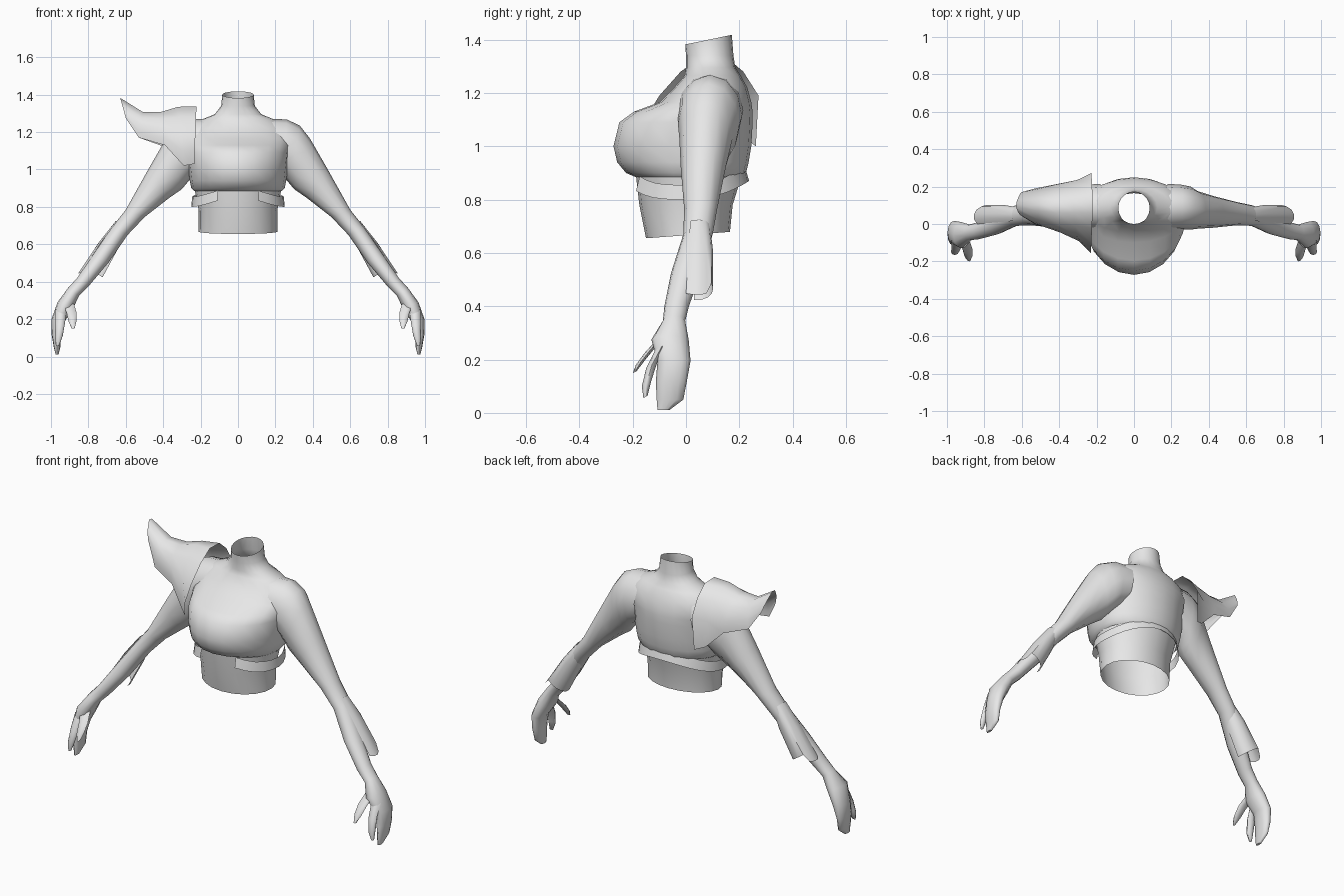
import bpy, bmesh, math
from mathutils import Vector

grey = bpy.data.materials.new("plain grey")
grey.diffuse_color = (0.8, 0.8, 0.8, 1)


def loft(name, rings, closed=True, cap_end=False, angle=50):
    """Skin a list of equal-length point rings."""
    bm = bmesh.new()
    vs = [[bm.verts.new(p) for p in r] for r in rings]
    n = len(rings[0])
    for a, b in zip(vs, vs[1:]):
        for i in range(n if closed else n - 1):
            j = (i + 1) % n
            bm.faces.new((a[i], a[j], b[j], b[i]))
    if cap_end:
        bm.faces.new(vs[-1])
    bmesh.ops.recalc_face_normals(bm, faces=bm.faces[:])
    me = bpy.data.meshes.new(name)
    bm.to_mesh(me)
    bm.free()
    me.materials.append(grey)
    ob = bpy.data.objects.new(name, me)
    bpy.context.collection.objects.link(ob)
    bpy.ops.object.select_all(action='DESELECT')
    bpy.context.view_layer.objects.active = ob
    ob.select_set(True)
    bpy.ops.object.shade_smooth_by_angle(angle=math.radians(angle))
    return ob


def oval(z, hw, yf, yb, yc, n=20, tilt=0.0):
    """Body cross-section: half width, front, back, and widest y."""
    pts = []
    for i in range(n):
        a = 2 * math.pi * i / n
        s, c = math.sin(a), math.cos(a)
        y = yc + (c * (yb - yc) if c > 0 else c * (yc - yf))
        pts.append((hw * s, y, z + tilt * c))
    return pts


# Waist: open tube
loft("waist", [oval(0.667, 0.21, -0.15, 0.165, 0.01, tilt=0.012),
               oval(0.78, 0.21, -0.175, 0.175, 0.01),
               oval(0.91, 0.235, -0.19, 0.215, 0.01)])

# Torso with chest, shoulders and open neck
torso = [(0.885, .235, -.19, .215, .02), (0.9, .25, -.225, .225, .03),
         (0.94, .258, -.258, .235, .03), (1.0, .265, -.272, .245, .03),
         (1.09, .275, -.25, .25, .04), (1.13, .28, -.195, .25, .05),
         (1.165, .285, -.1, .245, .07), (1.22, .265, -.045, .23, .08),
         (1.265, .2, -.005, .205, .09), (1.295, .125, 0, .185, .09),
         (1.34, .09, 0, .178, .09)]
loft("torso", [oval(*s) for s in torso] +
     [oval(1.4, .084, -.003, .172, .085, tilt=0.018)], angle=60)

# Flared jacket hem, open at the front
top, low = [], []
for i in range(25):
    a = math.radians(-154 + 308 * i / 24)
    s, c = math.sin(a), math.cos(a)
    z = 0.80 + 0.07 * max(0, c) ** 2 + 0.05 * max(0, -c) ** 4
    top.append((0.245 * s, 0.015 + c * (0.205 if c > 0 else 0.21), z + 0.055))
    low.append((0.25 * s, 0.015 + c * (0.222 if c > 0 else 0.225), z))
loft("jacket_hem", [top, low], closed=False)

# Arm sections: upper edge x,z; lower edge x,z; centre y; half depth
arm = [(.17, 1.27, .19, 1.0, .09, .125), (.26, 1.268, .245, .96, .09, .12),
       (.33, 1.235, .275, .925, .085, .115), (.385, 1.165, .30, .895, .075, .10),
       (.48, 1.0, .365, .85, .065, .085), (.60, .785, .50, .745, .055, .062),
       (.675, .69, .59, .65, .045, .055), (.775, .545, .69, .505, 0, .056),
       (.86, .42, .795, .38, -.035, .046), (.91, .365, .85, .325, -.045, .042),
       (.965, .29, .88, .26, -.06, .07), (.997, .2, .925, .19, -.045, .062),
       (.997, .12, .945, .115, -.055, .058), (.985, .05, .95, .05, -.06, .05),
       (.975, .01, .96, .01, -.085, .022)]
# Finger paths: x, y, z, radius
fingers = {"thumb": [(.91, -.085, .29, .03), (.89, -.135, .235, .027),
                     (.885, -.17, .19, .022), (.882, -.192, .153, .009)],
           "finger": [(.945, -.09, .25, .03), (.95, -.128, .18, .025),
                      (.958, -.148, .11, .021), (.965, -.152, .06, .009)]}
# Cuff sections: centre x,y,z; in-plane radius; y radius
cuff = [(.625, .045, .705, .035, .045), (.69, .045, .61, .06, .056),
        (.785, .04, .465, .075, .062)]

for side, sx in (("left", 1), ("right", -1)):
    # Arm with sleeve, forearm and closed hand
    rings = []
    for ux, uz, lx, lz, y, r in arm:
        u, l = Vector((sx * ux, y, uz)), Vector((sx * lx, y, lz))
        m, h = (u + l) / 2, (u - l) / 2
        rings.append([m + h * math.cos(t) + Vector((0, r * math.sin(t), 0))
                      for t in (2 * math.pi * k / 12 for k in range(12))])
    loft(side + "_arm", rings, cap_end=True, angle=60)

    # Thumb and pointing finger
    for name, path in fingers.items():
        loft(side + "_" + name,
             [[(sx * (x + r * math.cos(k * math.pi / 4)),
                y + r * 0.85 * math.sin(k * math.pi / 4),
                z + r * 0.5 * math.sin(k * math.pi / 4)) for k in range(8)]
              for x, y, z, r in path], cap_end=True, angle=60)

    # Half-open cuff flaring off the back of the forearm
    rings = []
    for k, (x, y, z, rn, ry) in enumerate(cuff):
        ring = []
        for j in range(10):
            a = math.radians(-40 + 230 * j / 9)
            c, s = math.cos(a), math.sin(a)
            d = 0.05 * max(0, c) * k / 2 if a < 0.8 else 0
            ring.append((sx * (x + .82 * rn * c + .2 * d),
                         y + ry * s, z + .57 * rn * c - 1.3 * d))
        rings.append(ring)
    loft(side + "_cuff", rings, closed=False)

# Shoulder guard: arch sections (x top, x foot, then y,z around the arch)
guard = [
    (-.222, -.235, [(-.15, 1.03), (-.155, 1.1), (-.1, 1.19), (-.02, 1.28), (.06, 1.338),
                    (.15, 1.335), (.215, 1.28), (.272, 1.19), (.262, 1.0)]),
    (-.32, -.29, [(-.09, 1.02), (-.09, 1.1), (-.065, 1.2), (-.01, 1.28), (.06, 1.335),
                  (.13, 1.33), (.19, 1.27), (.235, 1.17), (.235, 1.02)]),
    (-.41, -.39, [(-.045, 1.13), (-.045, 1.17), (-.035, 1.22), (0, 1.27), (.06, 1.308),
                  (.12, 1.305), (.175, 1.26), (.215, 1.19), (.218, 1.12)]),
    (-.51, -.53, [(0, 1.17), (0, 1.2), (.005, 1.24), (.025, 1.275), (.07, 1.308),
                  (.12, 1.305), (.155, 1.27), (.185, 1.22), (.19, 1.17)]),
    (-.63, -.6, [(.045, 1.275), (.045, 1.29), (.05, 1.315), (.065, 1.35), (.09, 1.383),
                 (.115, 1.38), (.14, 1.345), (.16, 1.31), (.17, 1.28)])]
rings = []
for xt, xf, arch in guard:
    zs = [z for _, z in arch]
    lo, hi = min(zs), max(zs)
    rings.append([(xf + (xt - xf) * (z - lo) / (hi - lo), y, z) for y, z in arch])
loft("shoulder_guard", rings, closed=False)
